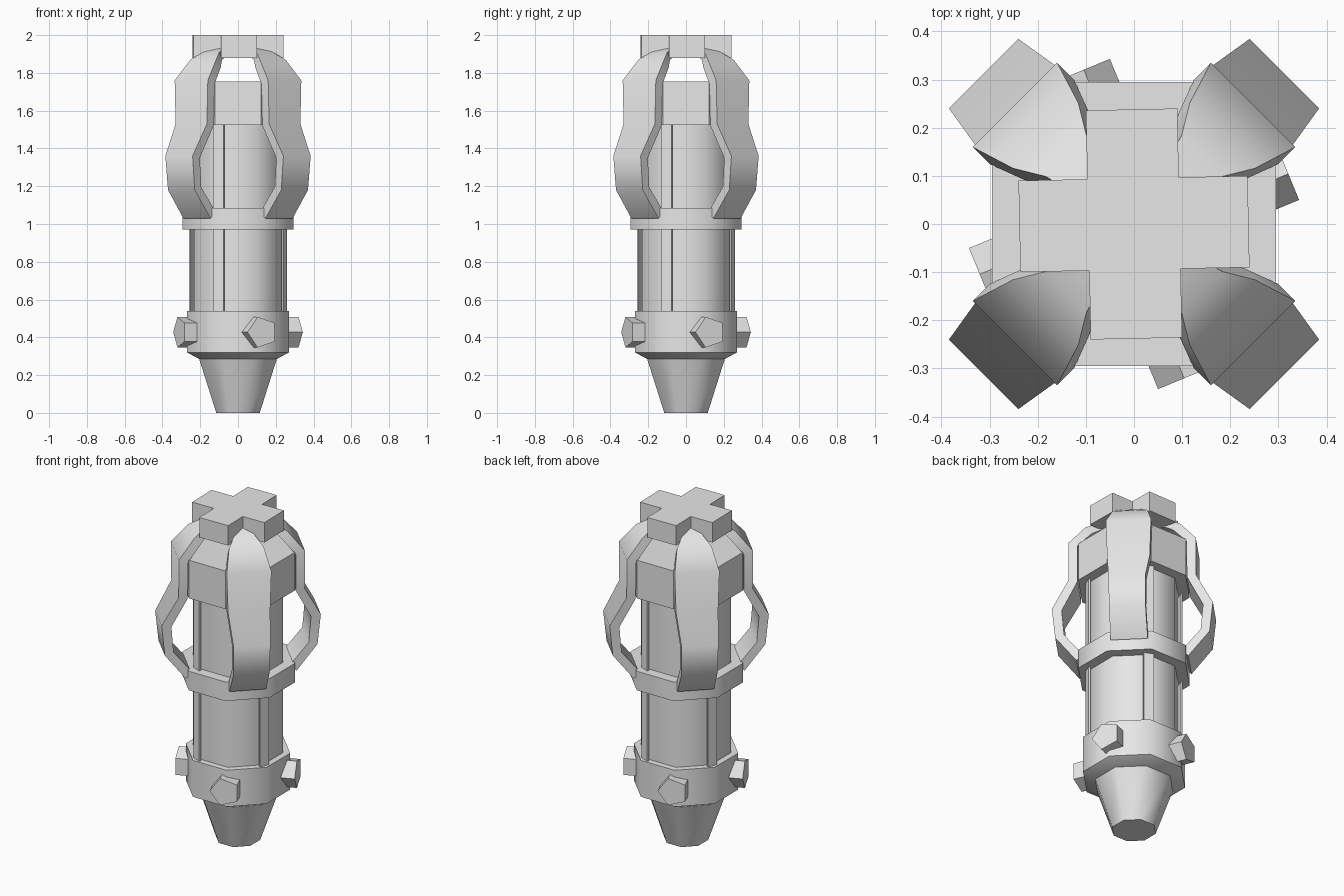
import bpy, bmesh, math
from mathutils import Matrix, Vector

cube = bpy.data.objects.get("Cube")
if cube:
    bpy.data.objects.remove(cube, do_unlink=True)

GREY = (0.8, 0.8, 0.8, 1)
mat = bpy.data.materials.new("plain grey")
mat.use_nodes = True
mat.diffuse_color = GREY
mat.node_tree.nodes["Principled BSDF"].inputs["Base Color"].default_value = GREY


def finish(name, bm, smooth_angle=50, turn=0):
    """Fix normals, mark sharp edges and make the object, turned about z."""
    bmesh.ops.recalc_face_normals(bm, faces=bm.faces)
    for f in bm.faces:
        f.smooth = smooth_angle > 0
    for e in bm.edges:
        e.smooth = e.calc_face_angle(math.pi) < math.radians(smooth_angle)
    bm.transform(Matrix.Rotation(math.radians(turn), 4, 'Z'))
    me = bpy.data.meshes.new(name)
    bm.to_mesh(me)
    bm.free()
    me.materials.append(mat)
    ob = bpy.data.objects.new(name, me)
    bpy.context.collection.objects.link(ob)
    return ob


def loft(name, rings, smooth_angle=50, turn=0):
    """Skin a row of equal rings of points and cap both ends."""
    bm = bmesh.new()
    rows = [[bm.verts.new(p) for p in ring] for ring in rings]
    n = len(rows[0])
    for a, b in zip(rows, rows[1:]):
        for i in range(n):
            j = (i + 1) % n
            bm.faces.new((a[i], a[j], b[j], b[i]))
    bm.faces.new(rows[0])
    bm.faces.new(rows[-1])
    return finish(name, bm, smooth_angle, turn)


def octagon(apothem, z):
    r = apothem / math.cos(math.pi / 8)
    return [Vector((r * math.cos(a), r * math.sin(a), z))
            for a in (math.pi / 8 + i * math.pi / 4 for i in range(8))]


def turned(name, profile, smooth_angle=50):
    return loft(name, [octagon(a, z) for a, z in profile], smooth_angle)


# Eight-sided body parts, from the bottom up
turned("nose_cone", [(0.115, 0), (0.207, 0.29)])
turned("lower_collar", [(0.205, 0.285), (0.27, 0.32), (0.27, 0.54)])
turned("core", [(0.234, 0.5), (0.234, 1.56)])
turned("middle_ring", [(0.295, 0.97), (0.295, 1.085)])
turned("upper_cap", [(0.295, 1.525), (0.295, 1.755)], 0)

# Cross-shaped top plate
s, t = 0.095, 0.238
quarter = [(t, -s), (t, s), (s, s)]
outline = [Matrix.Rotation(k * math.pi / 2, 2) @ Vector(p)
           for k in range(4) for p in quarter]
loft("cross_plate", [[(p.x, p.y, z) for p in outline] for z in (1.88, 2.0)], 0, 1.2)

# Guard arm stations: outer radius, outer z, inner radius, inner z, half width
ARM = [
    (0.307, 1.03, 0.27, 1.065, 0.102),
    (0.424, 1.18, 0.375, 1.195, 0.100),
    (0.442, 1.36, 0.388, 1.35, 0.102),
    (0.350, 1.53, 0.300, 1.52, 0.117),
    (0.350, 1.76, 0.300, 1.74, 0.124),
    (0.260, 1.87, 0.225, 1.83, 0.096),
    (0.200, 1.91, 0.180, 1.87, 0.060),
    (0.120, 1.935, 0.120, 1.89, 0.040),
]
arm_rings = [[(ro, -h, zo), (ro, h, zo), (ri, h, zi), (ri, -h, zi)]
             for ro, zo, ri, zi, h in ARM]

for k in range(4):
    # Four diagonal guard arms
    loft(f"guard_arm_{k + 1}", arm_rings, 50, 45 + 90 * k)

    # Thin strips standing off the core corners
    strip = [[(r, y, z) for r, y in ((0.26, -0.029), (0.27, -0.029), (0.27, 0.029), (0.26, 0.029))]
             for z in (0.5, 1.56)]
    loft(f"side_strip_{k + 1}", strip, 0, -112.5 + 90 * k)

    # Five-sided bolts around the lower collar
    bolt = [[(r, -0.085 * math.cos(a), 0.427 + 0.085 * math.sin(a))
             for a in (i * math.tau / 5 for i in range(5))] for r in (0.24, 0.336)]
    loft(f"bolt_{k + 1}", bolt, 0, -67.5 + 90 * k)
